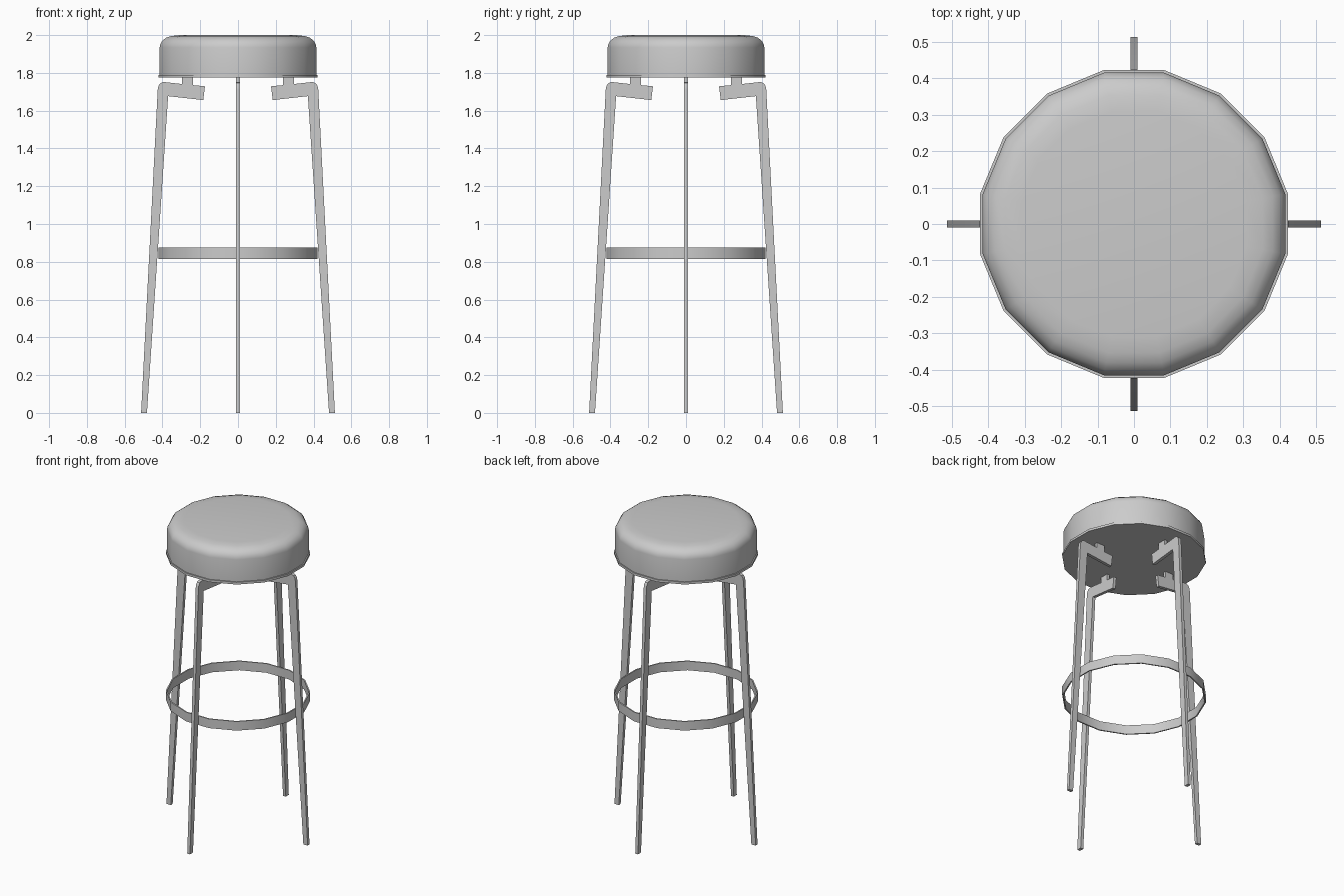
import bpy, bmesh
from math import cos, sin, pi, radians

if "Cube" in bpy.data.objects:
    bpy.data.objects.remove(bpy.data.objects["Cube"])

SIDES = 16


def make_object(name, bm, smooth_angle=None):
    bmesh.ops.recalc_face_normals(bm, faces=bm.faces)
    mesh = bpy.data.meshes.new(name)
    bm.to_mesh(mesh)
    bm.free()
    obj = bpy.data.objects.new(name, mesh)
    bpy.context.collection.objects.link(obj)
    if smooth_angle:
        bpy.ops.object.select_all(action='DESELECT')
        obj.select_set(True)
        bpy.context.view_layer.objects.active = obj
        bpy.ops.object.shade_smooth_by_angle(angle=radians(smooth_angle))
    return obj


def lathe(name, profile, closed=False):
    """Revolve (radius, z) points; cap both ends unless the profile is closed."""
    bm = bmesh.new()
    rings = []
    for r, z in profile:
        angles = [(i + 0.5) * 2 * pi / SIDES for i in range(SIDES)]
        rings.append([bm.verts.new((r * cos(a), r * sin(a), z)) for a in angles])
    pairs = list(zip(rings, rings[1:]))
    if closed:
        pairs.append((rings[-1], rings[0]))
    else:
        bm.faces.new(rings[0])
        bm.faces.new(rings[-1])
    for low, high in pairs:
        for i in range(SIDES):
            j = (i + 1) % SIDES
            bm.faces.new((low[i], low[j], high[j], high[i]))
    return make_object(name, bm, 40)


# Seat base plate and padded cushion
lathe("seat_base", [(0.43, 1.775), (0.43, 1.79)])
lathe("seat_cushion", [(0.423, 1.79), (0.423, 1.935), (0.419, 1.953), (0.408, 1.971),
                       (0.388, 1.986), (0.36, 1.995), (0.315, 2.0)])

# Foot ring
lathe("foot_ring", [(0.43, 0.815), (0.43, 0.875), (0.422, 0.875), (0.422, 0.815)], closed=True)

# Legs: flat bent plates with a tab that meets the seat
LEG = [(0.482, 0), (0.513, 0), (0.425, 1.71), (0.421, 1.732), (0.411, 1.746), (0.395, 1.752),
       (0.296, 1.741), (0.296, 1.778), (0.237, 1.778), (0.237, 1.735), (0.175, 1.729),
       (0.184, 1.656), (0.37, 1.677)]
HALF = 0.01
for k, side in enumerate(("right", "back", "left", "front")):
    bm = bmesh.new()
    face = bm.faces.new([bm.verts.new((x, -HALF, z)) for x, z in LEG])
    new = bmesh.ops.extrude_face_region(bm, geom=[face])["geom"]
    bmesh.ops.translate(bm, vec=(0, 2 * HALF, 0),
                        verts=[v for v in new if isinstance(v, bmesh.types.BMVert)])
    leg = make_object(side + "_leg", bm, 30)
    leg.rotation_euler.z = k * pi / 2
